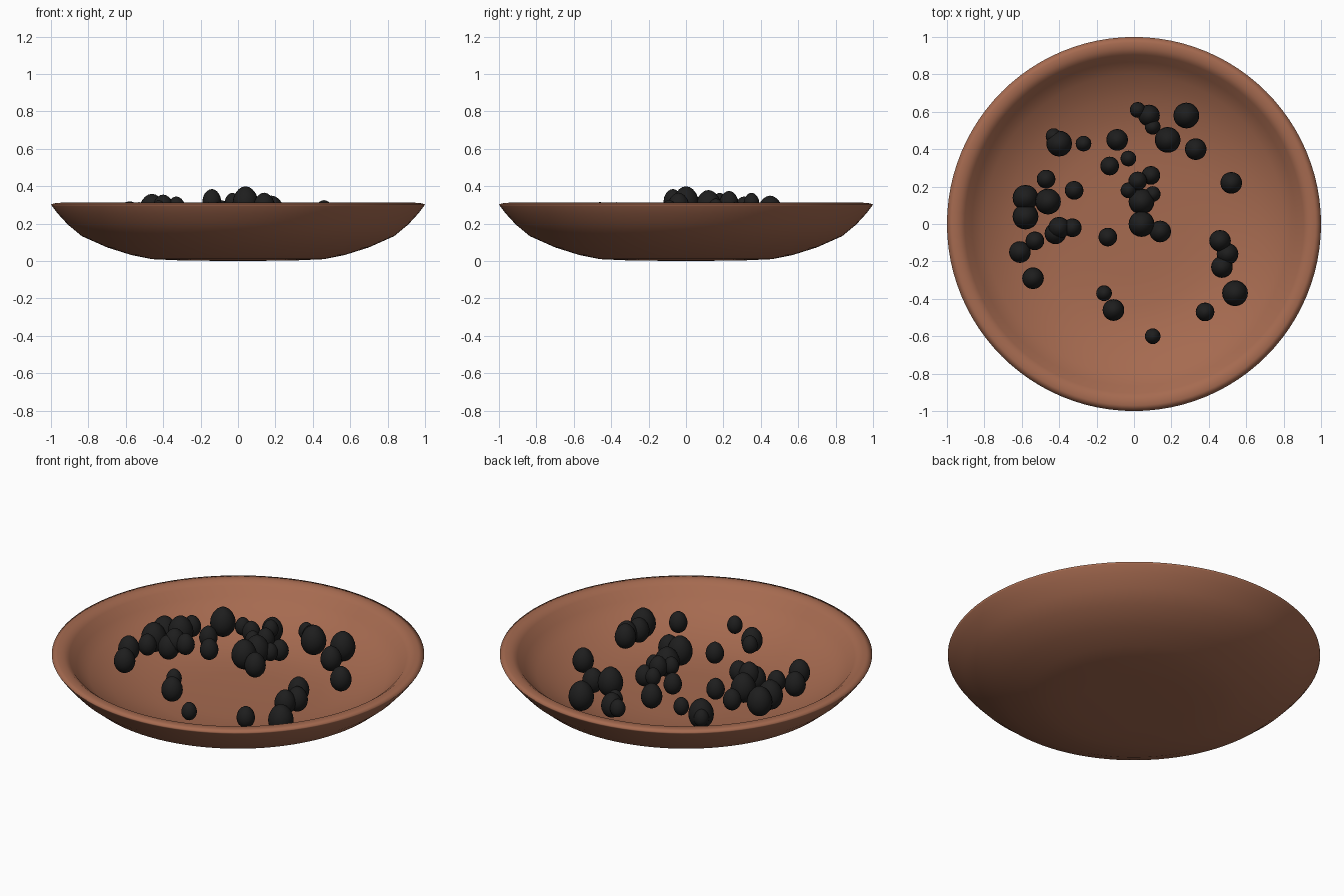
import bpy
import bmesh
from math import tau
from mathutils import Vector

cube = bpy.data.objects.get("Cube")
if cube:
    bpy.data.objects.remove(cube, do_unlink=True)


def make_material(name, colour, roughness):
    mat = bpy.data.materials.new(name)
    mat.use_nodes = True
    mat.diffuse_color = colour
    shader = mat.node_tree.nodes["Principled BSDF"]
    shader.inputs["Base Color"].default_value = colour
    shader.inputs["Roughness"].default_value = roughness
    return mat


def finish_mesh(bm, name, material):
    bmesh.ops.recalc_face_normals(bm, faces=bm.faces)
    for face in bm.faces:
        face.smooth = True
    mesh = bpy.data.meshes.new(name)
    bm.to_mesh(mesh)
    bm.free()
    mesh.materials.append(material)
    return mesh


def add_object(name, mesh):
    obj = bpy.data.objects.new(name, mesh)
    bpy.context.scene.collection.objects.link(obj)
    return obj


terracotta = make_material("terracotta brown", (0.38, 0.145, 0.08, 1), 0.6)
black = make_material("berry black", (0.013, 0.013, 0.013, 1), 0.5)

# Bowl: outer wall, broad soft lip and inner wall turned around the z axis
outer = [(0, 0), (0.3, 0.003), (0.46, 0.01), (0.57, 0.032), (0.7, 0.073),
         (0.835, 0.133), (0.91, 0.195), (0.965, 0.255), (0.995, 0.295)]
lip = [(1, 0.304), (0.97, 0.311), (0.935, 0.312)]
inner = [(0.905, 0.29), (0.866, 0.243), (0.8, 0.19), (0.675, 0.13),
         (0.55, 0.09), (0.44, 0.07), (0.28, 0.062), (0, 0.06)]

bm = bmesh.new()
ring = [bm.verts.new((r, 0, z)) for r, z in outer + lip + inner]
edges = [bm.edges.new(pair) for pair in zip(ring, ring[1:])]
bmesh.ops.spin(bm, geom=ring + edges, cent=(0, 0, 0), axis=(0, 0, 1),
               angle=tau, steps=96, use_duplicate=False)
bmesh.ops.remove_doubles(bm, verts=bm.verts, dist=0.0005)
add_object("bowl", finish_mesh(bm, "bowl", terracotta))

# Berries: one tall round shape shared by all, grouped by radius;
# each centre is given in hundredths of a unit
berries = {
    0.042: [(2, 61, 21), (10, 52, 21), (-43, 47, 22), (-27, 43, 23),
            (-3, 35, 31), (-3, 18, 31), (10, 16, 28), (-16, -37, 26),
            (10, -60, 22)],
    0.050: [(-13, 31, 28), (-47, 24, 25), (-32, 18, 25), (9, 26, 25),
            (2, 23, 31), (-14, -7, 32), (-33, -2, 28), (-53, -9, 25),
            (38, -47, 21)],
    0.058: [(8, 58, 20), (33, 40, 21), (-9, 45, 25), (52, 22, 21),
            (14, -4, 29), (-40, -2, 28), (-42, -5, 25), (-61, -15, 23),
            (-54, -29, 23), (-11, -46, 24), (47, -23, 23), (50, -16, 23),
            (46, -9, 25)],
    0.069: [(28, 58, 20), (18, 45, 26), (-40, 43, 22), (-58, 14, 23),
            (-58, 4, 23), (-46, 12, 27), (4, 12, 29), (4, 0, 31),
            (54, -37, 20)],
}

bm = bmesh.new()
bmesh.ops.create_uvsphere(bm, u_segments=20, v_segments=10, radius=1)
for v in bm.verts:
    # The upper half is taller and tapers a little
    taper = 1 - 0.1 * max(v.co.z, 0) ** 2
    v.co.x *= taper
    v.co.y *= taper
    v.co.z *= 1.3 if v.co.z > 0 else 1.15
berry_mesh = finish_mesh(bm, "berry", black)
for radius, centres in berries.items():
    for centre in centres:
        berry = add_object("berry", berry_mesh)
        berry.location = Vector(centre) / 100
        berry.scale = (radius, radius, radius)
